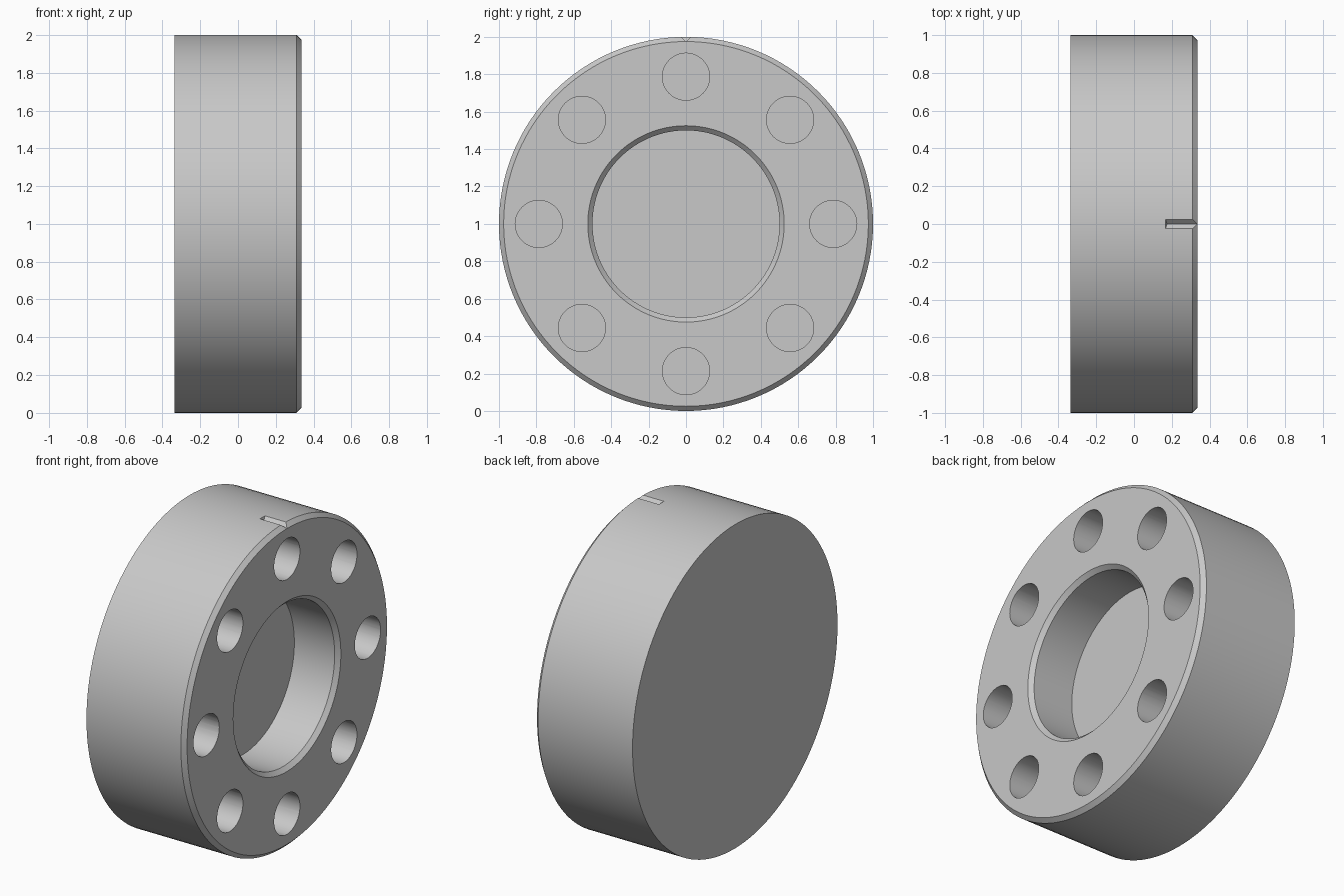
import bpy, bmesh
from math import radians, cos, sin, pi, tau
from mathutils import Vector, Matrix

cube = bpy.data.objects.get("Cube")
if cube:
    bpy.data.objects.remove(cube, do_unlink=True)

HALF = 0.335      # half thickness along x
BEVEL = 0.025
BORE_FLOOR = 0.035
HOLE_FLOOR = -0.065
CENTRE = Vector((0, 0, 1))

steel = bpy.data.materials.new("light_grey_steel")
steel.use_nodes = True
colour = (0.58, 0.58, 0.58, 1)
steel.diffuse_color = colour
steel.node_tree.nodes["Principled BSDF"].inputs["Base Color"].default_value = colour


def make_object(name, bm):
    bmesh.ops.recalc_face_normals(bm, faces=bm.faces)
    mesh = bpy.data.meshes.new(name)
    bm.to_mesh(mesh)
    bm.free()
    obj = bpy.data.objects.new(name, mesh)
    bpy.context.collection.objects.link(obj)
    mesh.materials.append(steel)
    return obj


def lathe(name, profile, steps):
    """Turn a profile of (x, radius) points around the x axis."""
    bm = bmesh.new()
    verts = [bm.verts.new(CENTRE + Vector((x, 0, r))) for x, r in profile]
    edges = [bm.edges.new(pair) for pair in zip(verts, verts[1:])]
    bmesh.ops.spin(bm, geom=verts + edges, cent=CENTRE, axis=(1, 0, 0),
                   angle=tau, steps=steps, use_duplicate=False)
    bmesh.ops.remove_doubles(bm, verts=bm.verts, dist=1e-4)
    return make_object(name, bm)


# Flange body with bevelled rim and blind centre bore
flange = lathe("flange_body", [
    (-HALF, 0), (-HALF, 1), (HALF - BEVEL, 1), (HALF, 1 - BEVEL),
    (HALF, 0.525), (HALF - BEVEL, 0.5), (BORE_FLOOR, 0.5), (BORE_FLOOR, 0)], 128)

# Ring of eight blind bolt holes
bm = bmesh.new()
depth = HALF + 0.1 - HOLE_FLOOR
for i in range(8):
    a = i * pi / 4
    spot = CENTRE + Vector((HOLE_FLOOR + depth / 2, 0.787 * cos(a), 0.787 * sin(a)))
    bmesh.ops.create_cone(
        bm, cap_ends=True, segments=48, radius1=0.126, radius2=0.126, depth=depth,
        matrix=Matrix.Translation(spot) @ Matrix.Rotation(pi / 2, 4, 'Y'))
hole_cutter = make_object("bolt_hole_cutter", bm)

# V-shaped alignment notch at the top of the rim
bm = bmesh.new()
rings = []
for x, shift in ((0.16, 0.015), (HALF + 0.1, 0)):
    rings.append([bm.verts.new(p) for p in (
        (x, -0.05, 2.025), (x, 0.05, 2.025), (x + shift, 0, 1.975))])
bm.faces.new(rings[0])
bm.faces.new(rings[1])
for i in range(3):
    j = (i + 1) % 3
    bm.faces.new((rings[0][i], rings[0][j], rings[1][j], rings[1][i]))
notch_cutter = make_object("notch_cutter", bm)

# Cut the holes and notch
bpy.context.view_layer.objects.active = flange
for cutter in (hole_cutter, notch_cutter):
    cutter.hide_render = True
    mod = flange.modifiers.new(cutter.name, 'BOOLEAN')
    mod.operation = 'DIFFERENCE'
    mod.solver = 'EXACT'
    mod.object = cutter
    bpy.ops.object.modifier_apply(modifier=mod.name)
    bpy.data.objects.remove(cutter, do_unlink=True)

# Smooth round walls, crisp edges
bpy.ops.object.select_all(action='DESELECT')
flange.select_set(True)
bpy.ops.object.shade_smooth_by_angle(angle=radians(25))
